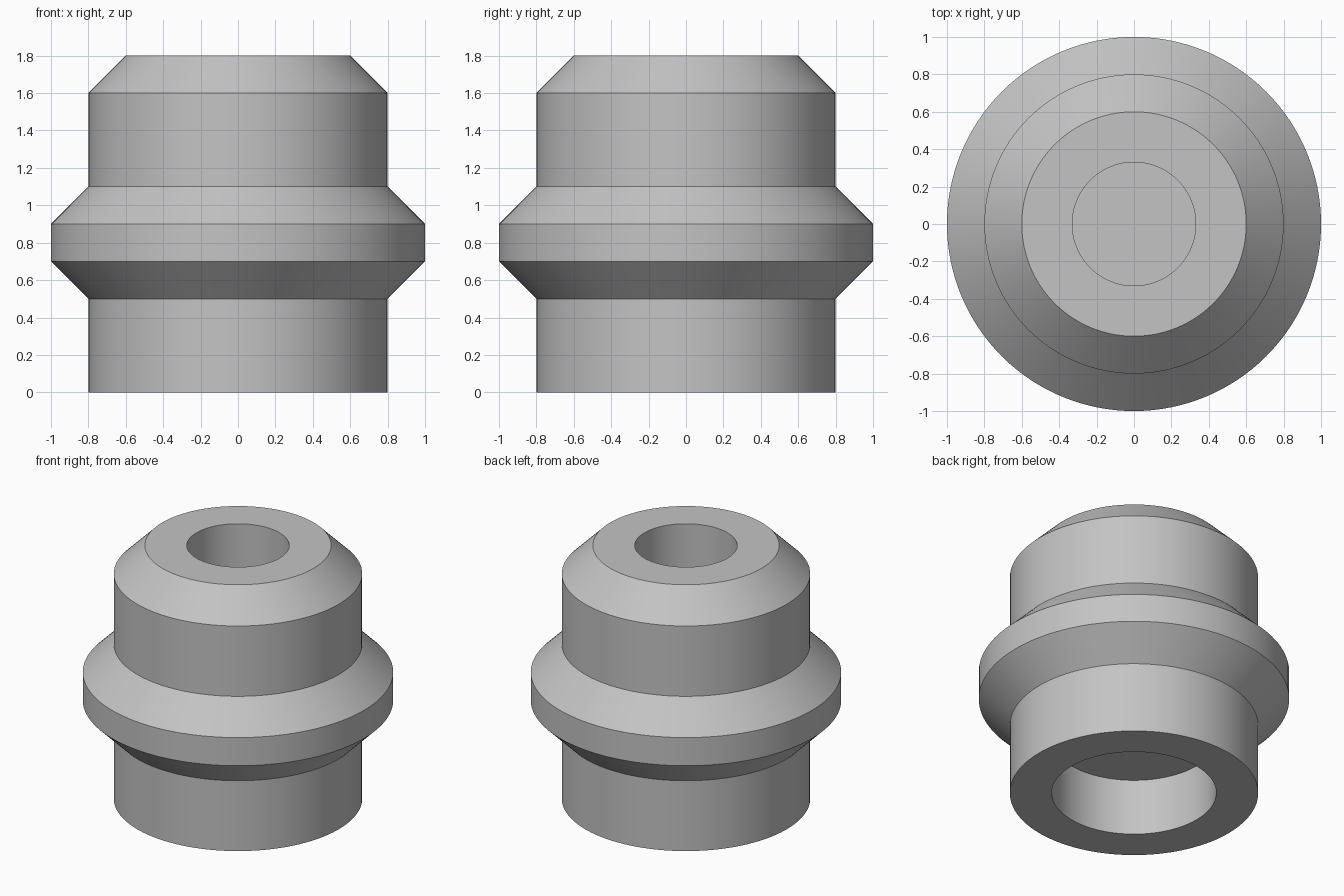
import bpy
import bmesh
import math

SEGMENTS = 128

cube = bpy.data.objects.get("Cube")
if cube:
    bpy.data.objects.remove(cube, do_unlink=True)

# Single plain grey
grey = bpy.data.materials.new("plain_grey")
grey.use_nodes = True
colour = (0.55, 0.55, 0.55, 1.0)
grey.diffuse_color = colour
grey.node_tree.nodes["Principled BSDF"].inputs["Base Color"].default_value = colour


def lathe(name, profile, material):
    """Turn an (radius, height) profile around z and cap both open ends."""
    bm = bmesh.new()
    rings = []
    for radius, height in profile:
        ring = []
        for i in range(SEGMENTS):
            a = 2 * math.pi * i / SEGMENTS
            ring.append(bm.verts.new((radius * math.cos(a), radius * math.sin(a), height)))
        rings.append(ring)
    for low, high in zip(rings, rings[1:]):
        for i in range(SEGMENTS):
            j = (i + 1) % SEGMENTS
            bm.faces.new((low[i], low[j], high[j], high[i]))
    bm.faces.new(rings[0])
    bm.faces.new(rings[-1])
    bmesh.ops.recalc_face_normals(bm, faces=bm.faces)
    mesh = bpy.data.meshes.new(name)
    bm.to_mesh(mesh)
    bm.free()
    mesh.materials.append(material)
    obj = bpy.data.objects.new(name, mesh)
    bpy.context.collection.objects.link(obj)
    return obj


# Collared plug: blind bore below, outer flange, chamfered top, blind bore above
plug = lathe("collared_plug", [
    (0.53, 0.4), (0.53, 0.0),
    (0.8, 0.0), (0.8, 0.5),
    (1.0, 0.7), (1.0, 0.9),
    (0.8, 1.1), (0.8, 1.6),
    (0.6, 1.8), (0.33, 1.8),
    (0.33, 1.0),
], grey)

# Smooth round walls, crisp rims
bpy.ops.object.select_all(action="DESELECT")
plug.select_set(True)
bpy.context.view_layer.objects.active = plug
bpy.ops.object.shade_smooth_by_angle(angle=math.radians(30))
